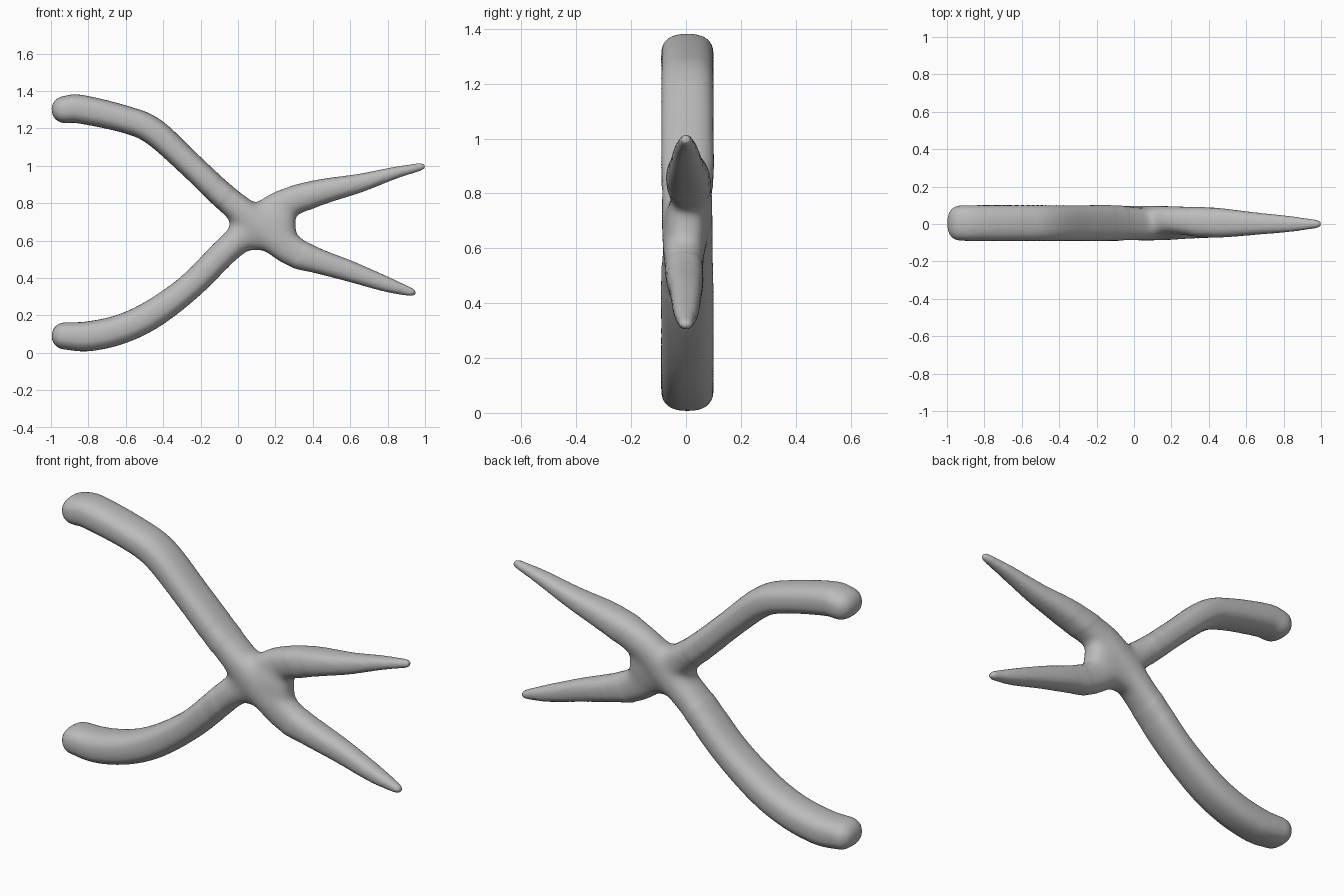
import bpy, bmesh, math
from mathutils import Vector

cube = bpy.data.objects.get("Cube")
if cube:
    bpy.data.objects.remove(cube, do_unlink=True)

steel = bpy.data.materials.new("grey_steel")
steel.use_nodes = True
GREY = (0.5, 0.5, 0.5, 1)
steel.diffuse_color = GREY
steel.node_tree.nodes["Principled BSDF"].inputs["Base Color"].default_value = GREY

SIDES, STEPS, CAP = 28, 8, 6


def catmull(a, b, c, d, t):
    return 0.5 * (2 * b + (c - a) * t + (2 * a - 5 * b + 4 * c - d) * t * t
                  + (3 * b - a - 3 * c + d) * t ** 3)


def sweep(bm, keys):
    """Tube along keys of (x, y, z, in-plane radius, depth radius), rounded ends."""
    keys = [Vector(k) for k in keys]
    pad = [2 * keys[0] - keys[1]] + keys + [2 * keys[-1] - keys[-2]]
    path = [catmull(*pad[i:i + 4], s / STEPS)
            for i in range(len(keys) - 1) for s in range(STEPS)] + [keys[-1]]
    stations = []
    for i, p in enumerate(path):
        tan = path[min(i + 1, len(path) - 1)] - path[max(i - 1, 0)]
        tan = Vector((tan[0], 0, tan[2])).normalized()
        stations.append((Vector(p[:3]), tan, p[3], p[4]))

    def cap(station, sign):
        c, tan, r, d = station
        angles = [math.pi / 2 * k / CAP for k in range(1, CAP)]
        return [(c + tan * sign * r * math.sin(a), tan,
                 r * math.cos(a), d * math.cos(a) ** 0.7) for a in angles]

    stations = cap(stations[0], -1)[::-1] + stations + cap(stations[-1], 1)
    rings = []
    for c, tan, r, d in stations:
        across = Vector((-tan.z, 0, tan.x))
        ring = []
        for k in range(SIDES):
            a = 2 * math.pi * k / SIDES
            u, v = math.cos(a), math.sin(a)
            u = math.copysign(abs(u) ** 0.8, u)
            v = math.copysign(abs(v) ** 0.8, v)
            ring.append(bm.verts.new(c + across * u * r + Vector((0, v * d, 0))))
        rings.append(ring)
    for a, b in zip(rings, rings[1:]):
        for k in range(SIDES):
            n = (k + 1) % SIDES
            bm.faces.new((a[k], a[n], b[n], b[k]))
    bm.faces.new(rings[0][::-1])
    bm.faces.new(rings[-1])


bm = bmesh.new()
# Upper handle crossing in front into the lower jaw
sweep(bm, [(-0.925, 0.005, 1.3, 0.073, 0.095), (-0.84, 0.005, 1.302, 0.077, 0.096),
           (-0.6, 0.005, 1.247, 0.073, 0.096), (-0.45, 0.005, 1.182, 0.073, 0.096),
           (-0.26, 0.005, 1.01, 0.068, 0.096), (-0.08, 0.005, 0.84, 0.072, 0.096),
           (0.12, -0.005, 0.675, 0.085, 0.085), (0.29, -0.008, 0.545, 0.085, 0.073),
           (0.44, -0.004, 0.487, 0.066, 0.068), (0.6, 0, 0.435, 0.056, 0.058),
           (0.8, 0, 0.364, 0.04, 0.045), (0.93, 0, 0.323, 0.022, 0.025)])
# Lower handle crossing behind into the upper jaw
sweep(bm, [(-0.925, 0.005, 0.09, 0.073, 0.095), (-0.8, 0.005, 0.088, 0.08, 0.096),
           (-0.63, 0.005, 0.125, 0.079, 0.096), (-0.46, 0.005, 0.205, 0.077, 0.096),
           (-0.26, 0.005, 0.352, 0.071, 0.096), (-0.06, 0.005, 0.55, 0.074, 0.096),
           (0.1, 0.014, 0.69, 0.085, 0.085), (0.2, 0.022, 0.775, 0.08, 0.075),
           (0.33, 0.012, 0.825, 0.078, 0.082), (0.47, 0.006, 0.866, 0.066, 0.078),
           (0.65, 0.002, 0.907, 0.05, 0.06), (0.84, 0, 0.962, 0.032, 0.042),
           (0.98, 0, 0.995, 0.021, 0.022)])
# Pivot block filling the crossing
sweep(bm, [(0.08, 0.002, 0.672, 0.125, 0.08), (0.19, 0.002, 0.672, 0.125, 0.08)])
bmesh.ops.recalc_face_normals(bm, faces=bm.faces)
mesh = bpy.data.meshes.new("pliers")
bm.to_mesh(mesh)
bm.free()
pliers = bpy.data.objects.new("pliers", mesh)
bpy.context.collection.objects.link(pliers)

# Fuse the parts into one skin
fuse = pliers.modifiers.new("fuse", 'REMESH')
fuse.mode = 'VOXEL'
fuse.voxel_size = 0.012
bpy.context.view_layer.update()
graph = bpy.context.evaluated_depsgraph_get()
fused = bpy.data.meshes.new_from_object(pliers.evaluated_get(graph))
pliers.modifiers.clear()

# Soften the joints at the crossing, and lightly elsewhere
bm = bmesh.new()
bm.from_mesh(fused)
centre = Vector((0.13, 0, 0.67))
for reach, rounds in ((9, 2), (0.36, 8), (0.27, 16)):
    near = [v for v in bm.verts if (v.co - centre).length < reach]
    for _ in range(rounds):
        bmesh.ops.smooth_vert(bm, verts=near, factor=0.5, use_axis_x=True,
                              use_axis_y=True, use_axis_z=True)
for f in bm.faces:
    f.smooth = True
bm.to_mesh(fused)
bm.free()
pliers.data = fused
fused.materials.clear()
fused.materials.append(steel)
